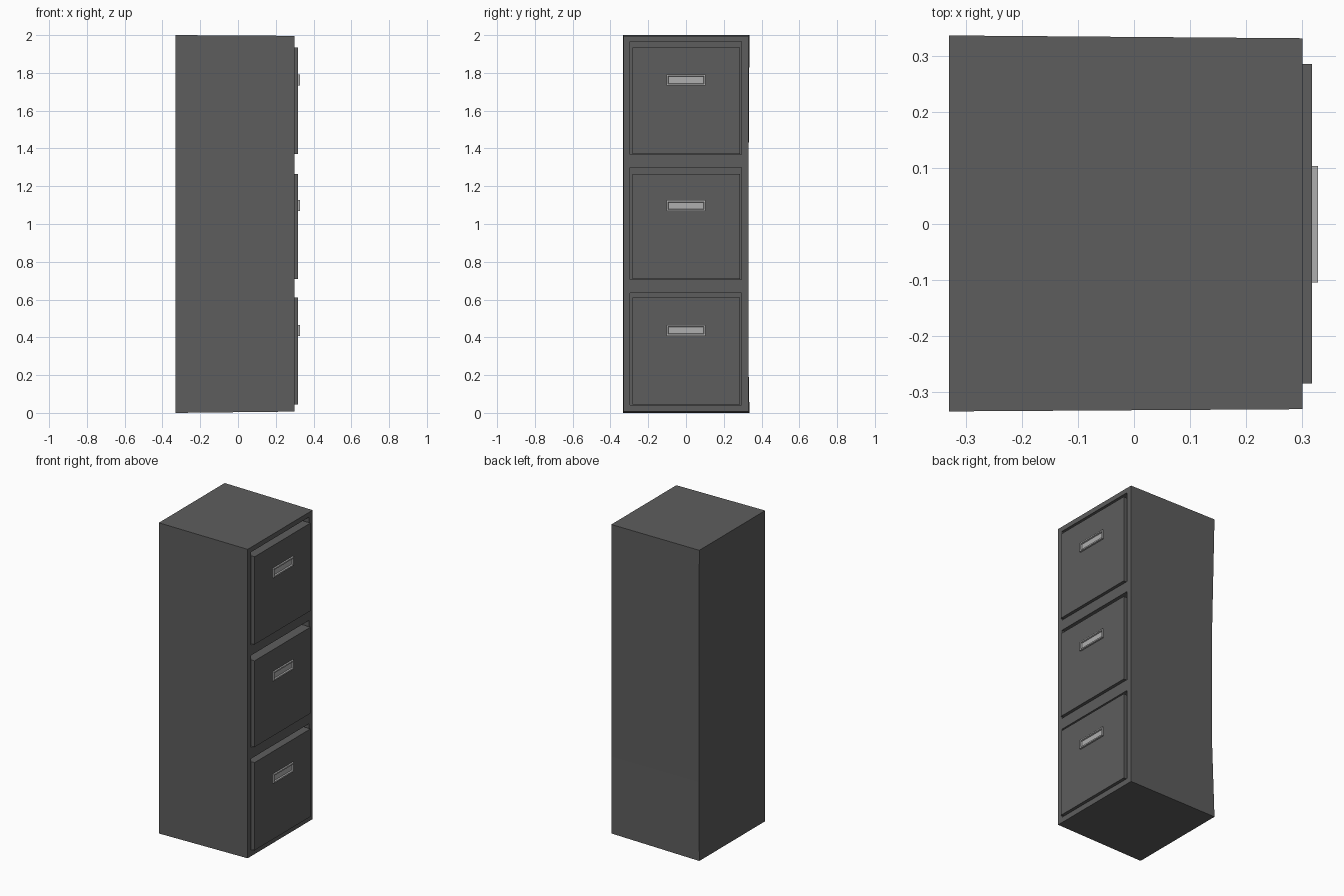
import bpy, bmesh

if "Cube" in bpy.data.objects:
    bpy.data.objects.remove(bpy.data.objects["Cube"])


def material(name, grey):
    m = bpy.data.materials.new(name)
    m.diffuse_color = (grey, grey, grey, 1)
    m.use_nodes = True
    m.node_tree.nodes["Principled BSDF"].inputs["Base Color"].default_value = m.diffuse_color
    return m


DARK = material("dark_grey_paint", 0.11)
LIGHT = material("light_grey_metal", 0.43)


def finish(name, bm, mat):
    bmesh.ops.recalc_face_normals(bm, faces=bm.faces[:])
    me = bpy.data.meshes.new(name)
    bm.to_mesh(me)
    bm.free()
    me.materials.append(mat)
    ob = bpy.data.objects.new(name, me)
    bpy.context.collection.objects.link(ob)
    return ob


def box(x0, x1, y0, y1, z0, z1):
    bm = bmesh.new()
    bmesh.ops.create_cube(bm, size=1)
    for v in bm.verts:
        v.co.x = x0 if v.co.x < 0 else x1
        v.co.y = y0 if v.co.y < 0 else y1
        v.co.z = z0 if v.co.z < 0 else z1
    return bm


# Cabinet shell: stacked rings, slightly tapered to the front,
# with the rear +y edge dented a little at mid height
bm = bmesh.new()
rings = []
for z, dent in ((0, 0), (0.5, 0.01), (1.25, 0.01), (2, 0)):
    zf = min(max(z, 0.007), 1.996)
    pts = [(-0.33, -0.334, z), (0.30, -0.33, zf),
           (0.30, 0.331, zf), (-0.33 + dent, 0.336 - dent, z)]
    rings.append([bm.verts.new(p) for p in pts])
for a, b in zip(rings, rings[1:]):
    for i in range(4):
        j = (i + 1) % 4
        bm.faces.new((a[i], a[j], b[j], b[i]))
bm.faces.new(rings[0])
bm.faces.new(rings[-1])
body = finish("cabinet_body", bm, DARK)

# Drawers: opening, front panel and recessed handle, repeated upward
for i, (z0, z1, top) in enumerate(((0.045, 0.61, 0.635),
                                   (0.71, 1.265, 1.30),
                                   (1.37, 1.935, 1.965))):
    cutter = finish(f"opening_cutter_{i + 1}",
                    box(0.24, 0.40, -0.297, 0.293, z0 - 0.003, top), DARK)
    cutter.hide_render = True
    cutter.hide_viewport = True
    mod = body.modifiers.new(f"opening_{i + 1}", 'BOOLEAN')
    mod.object = cutter
    mod.operation = 'DIFFERENCE'
    mod.solver = 'EXACT'

    finish(f"drawer_{i + 1}", box(0.235, 0.317, -0.284, 0.285, z0, z1), DARK)

    # Handle with a sunken grip
    hz = (0.437, 1.097, 1.762)[i]
    bm = box(0.312, 0.328, -0.104, 0.103, hz - 0.029, hz + 0.029)
    bm.faces.ensure_lookup_table()
    front = max(bm.faces, key=lambda f: f.calc_center_median().x)
    bmesh.ops.inset_region(bm, faces=[front], thickness=0.012)
    bmesh.ops.inset_region(bm, faces=[front], thickness=0.004, depth=-0.009)
    finish(f"handle_{i + 1}", bm, LIGHT)
